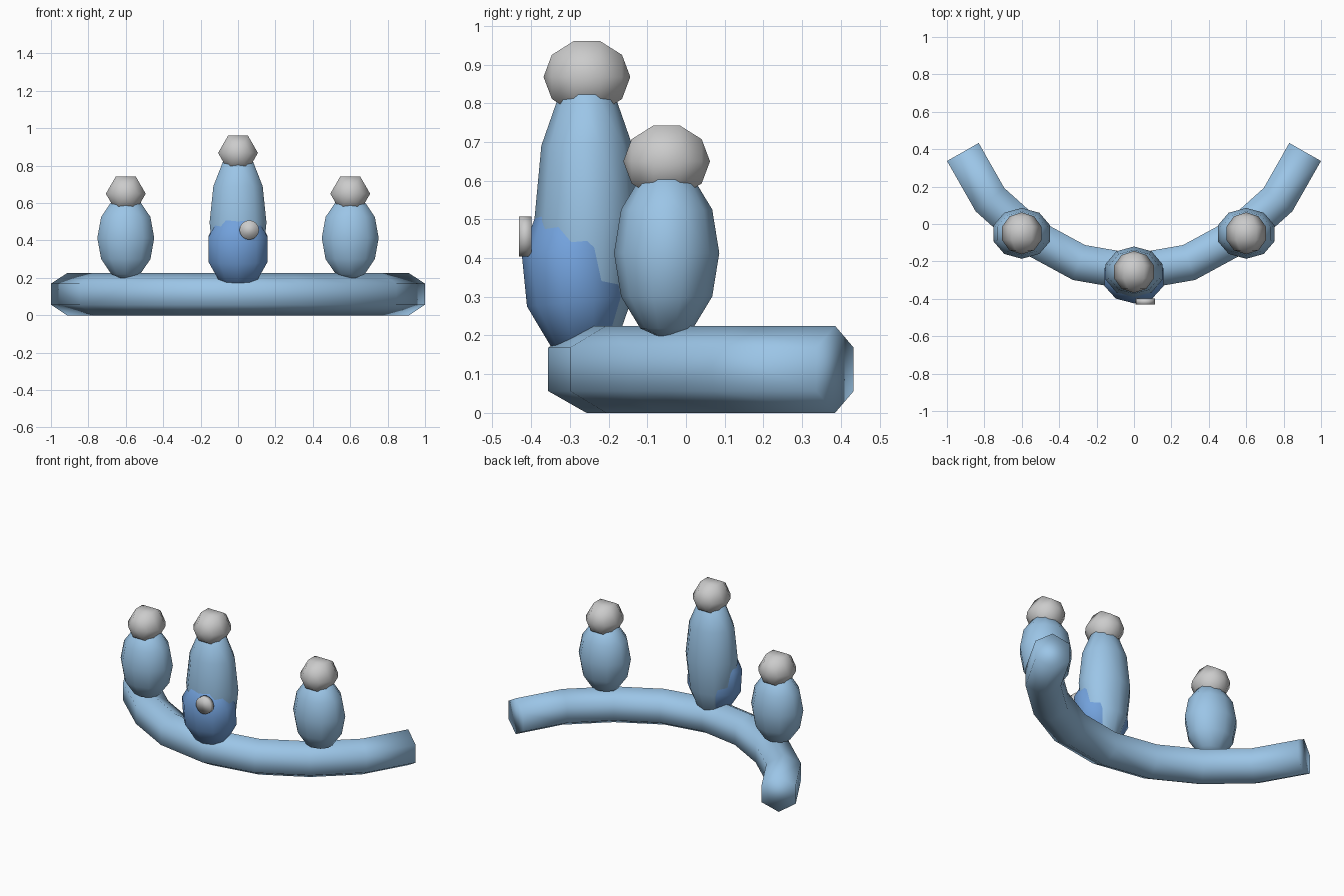
import bpy, bmesh, math
from mathutils import Matrix, Vector

if "Cube" in bpy.data.objects:
    bpy.data.objects.remove(bpy.data.objects["Cube"])


def material(name, color):
    m = bpy.data.materials.new(name)
    m.diffuse_color = color
    m.use_nodes = True
    m.node_tree.nodes["Principled BSDF"].inputs["Base Color"].default_value = m.diffuse_color
    return m


BLUE = material("soft_blue", (0.33, 0.56, 0.80, 1))
DEEP = material("deep_blue", (0.17, 0.36, 0.72, 1))


def finish(name, bm, mat=None):
    bmesh.ops.recalc_face_normals(bm, faces=bm.faces)
    for f in bm.faces:
        f.smooth = True
    me = bpy.data.meshes.new(name)
    bm.to_mesh(me)
    bm.free()
    if mat:
        me.materials.append(mat)
    ob = bpy.data.objects.new(name, me)
    bpy.context.collection.objects.link(ob)
    return ob


def ellipsoid(name, center, radii, segs, rings, mat=None, turn=Matrix()):
    bm = bmesh.new()
    bmesh.ops.create_uvsphere(bm, u_segments=segs, v_segments=rings, radius=1)
    bmesh.ops.transform(bm, verts=bm.verts,
                        matrix=Matrix.Translation(center) @ turn @ Matrix.Diagonal((*radii, 1)))
    return finish(name, bm, mat)


# Curved base: six-sided tube swept along a mirrored arc
half = [(0, -0.257), (0.294, -0.206), (0.55, -0.067), (0.77, 0.13), (0.915, 0.385)]
path = [Vector((-x, y, 0)) for x, y in half[:0:-1]] + [Vector((x, y, 0)) for x, y in half]
R = 0.1125
bm = bmesh.new()
loops = []
for i, p in enumerate(path):
    a = (p - path[i - 1]).normalized() if i else None
    b = (path[i + 1] - p).normalized() if i < len(path) - 1 else None
    t = ((a or b) + (b or a)).normalized()
    side = Vector((t.y, -t.x, 0)) / t.dot(a or b)
    loops.append([bm.verts.new(p + side * R * math.sin(k * math.pi / 3)
                               + Vector((0, 0, R + R * math.cos(k * math.pi / 3))))
                  for k in range(6)])
for l0, l1 in zip(loops, loops[1:]):
    for k in range(6):
        j = (k + 1) % 6
        bm.faces.new((l0[k], l0[j], l1[j], l1[k]))
bm.faces.new(loops[0])
bm.faces.new(loops[-1])
finish("curved_base", bm, BLUE)

# Three upright figures: long body and a small round head with its poles front and back
head_turn = Matrix.Rotation(math.pi / 2, 4, 'X') @ Matrix.Rotation(math.pi / 2, 4, 'Z')
for label, x, y, zb, rz, zh in (("left", -0.6, -0.05, 0.413, 0.225, 0.65),
                                ("right", 0.6, -0.05, 0.413, 0.225, 0.65),
                                ("middle", 0, -0.256, 0.495, 0.39, 0.868)):
    ellipsoid(label + "_body", (x, y, zb), (0.16, 0.136, rz), 10, 6, BLUE)
    ellipsoid(label + "_head", (x, y, zh), (0.112,) * 3, 6, 5, None, head_turn)

# Pouch wrapped round the lower middle body
ellipsoid("pouch", (0, -0.285, 0.355), (0.174, 0.14, 0.217), 10, 5, DEEP,
          Matrix.Rotation(0.1, 4, 'X'))

# Round button on the pouch
bm = bmesh.new()
bmesh.ops.create_cone(bm, cap_ends=True, segments=16, radius1=0.052, radius2=0.052, depth=0.032,
                      matrix=Matrix.Translation((0.06, -0.415, 0.456)) @ Matrix.Rotation(math.pi / 2, 4, 'X'))
finish("button", bm)
